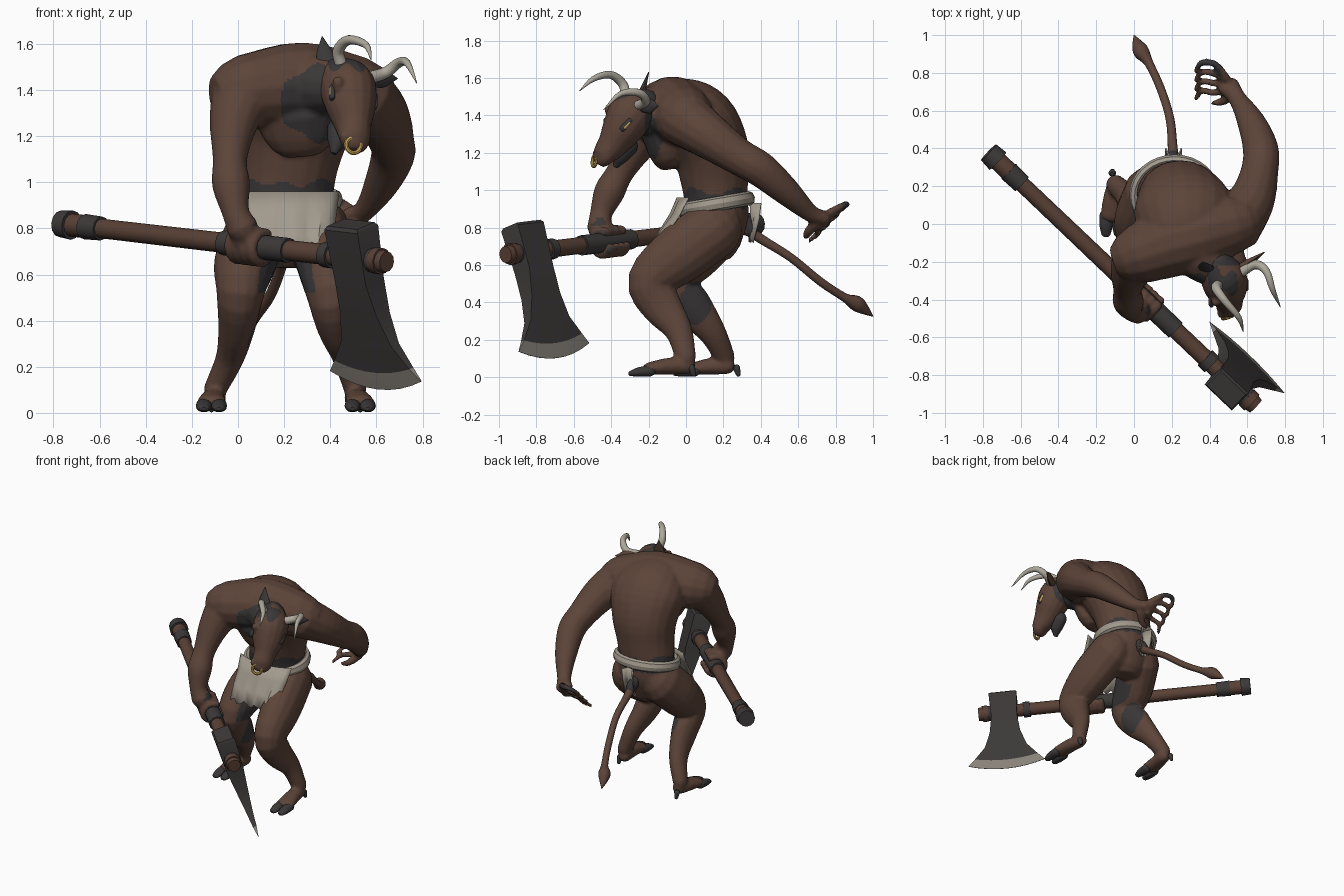
import bpy, bmesh
from math import sin, cos, pi, radians
from mathutils import Vector

cube = bpy.data.objects.get("Cube")
if cube:
    bpy.data.objects.remove(cube)

X, Y, Z = Vector((1, 0, 0)), Vector((0, 1, 0)), Vector((0, 0, 1))
parts = []


def material(name, r, g, b):
    m = bpy.data.materials.new(name)
    m.use_nodes = True
    m.diffuse_color = (r, g, b, 1)
    m.node_tree.nodes["Principled BSDF"].inputs["Base Color"].default_value = (r, g, b, 1)
    return m


hide = material("brown hide", .108, .058, .041)
dark = material("dark fur", .042, .038, .038)
iron = material("dark iron", .047, .041, .041)
edge_steel = material("edge steel", .25, .225, .195)
wood = material("wood", .1, .052, .036)
linen = material("linen", .36, .32, .265)
horn = material("horn", .42, .39, .33)
gold = material("gold", .6, .38, .1)


def skin(bm, rings):
    """Bridge rings of points and close both ends."""
    loops = [[bm.verts.new(p) for p in r] for r in rings]
    n = len(loops[0])
    rows = []
    for a, b in zip(loops, loops[1:]):
        rows.append([bm.faces.new((a[i], a[(i + 1) % n], b[(i + 1) % n], b[i])) for i in range(n)])
    bm.faces.new(loops[0][::-1])
    bm.faces.new(loops[-1])
    return rows


def spline(pts, steps):
    """Catmull-Rom through points that carry their two radii."""
    p = [Vector(q if len(q) == 5 else (*q, q[3])) for q in pts]
    p = [p[0] * 2 - p[1]] + p + [p[-1] * 2 - p[-2]]
    out = []
    for a, b, c, d in zip(p, p[1:], p[2:], p[3:]):
        for k in range(steps):
            t = k / steps
            out.append((b * 2 + (c - a) * t + (a * 2 - b * 5 + c * 4 - d) * t**2
                        + (b * 3 - a - c * 3 + d) * t**3) / 2)
    return out + [p[-2]]


def tube(bm, pts, side=X, sides=14, steps=4, dome=True):
    """Elliptical limb along a path: x, y, z, side radius, depth radius."""
    path = spline(pts, steps)
    pos = [Vector(q[:3]) for q in path]
    rings = []

    def ring(c, tan, ra, rb):
        s = (side - tan * side.dot(tan)).normalized()
        u = tan.cross(s)
        angles = [2 * pi * i / sides for i in range(sides)]
        rings.append([c + s * cos(a) * ra + u * sin(a) * rb for a in angles])

    last = len(pos) - 1
    for i, q in enumerate(path):
        tan = (pos[min(i + 1, last)] - pos[max(i - 1, 0)]).normalized()
        ra, rb = max(q[3], .001), max(q[4], .001)
        ends = [(.8, .5), (.5, .85)] if dome else []
        if i == 0:
            for out, f in ends[::-1]:
                ring(pos[i] - tan * min(ra, rb) * f, tan, ra * out, rb * out)
        ring(pos[i], tan, ra, rb)
        if i == last:
            for out, f in ends:
                ring(pos[i] + tan * min(ra, rb) * f, tan, ra * out, rb * out)
    skin(bm, rings)


def finish(bm, name, *mats):
    bmesh.ops.recalc_face_normals(bm, faces=bm.faces)
    me = bpy.data.meshes.new(name)
    bm.to_mesh(me)
    bm.free()
    for m in mats:
        me.materials.append(m)
    ob = bpy.data.objects.new(name, me)
    bpy.context.collection.objects.link(ob)
    parts.append(ob)
    return ob


def limb(name, mat, pts, **kw):
    bm = bmesh.new()
    tube(bm, pts, **kw)
    return finish(bm, name, mat)


def paint(me, rule):
    me.materials.clear()
    me.materials.append(hide)
    me.materials.append(dark)
    for f in me.polygons:
        f.material_index = int(rule(f.center, f.normal))


def fuse(ob, voxel, rule):
    """Merge overlapping shells into one surface, then colour faces by a rule."""
    mod = ob.modifiers.new("fuse", 'REMESH')
    mod.mode, mod.voxel_size = 'VOXEL', voxel
    mod = ob.modifiers.new("soften", 'SMOOTH')
    mod.factor, mod.iterations = .5, 3
    me = bpy.data.meshes.new_from_object(ob.evaluated_get(bpy.context.evaluated_depsgraph_get()))
    ob.modifiers.clear()
    ob.data = me
    paint(me, rule)


# Axe frame: shaft direction, horizontal normal, upward normal, blade direction
butt, tip = Vector((-.77, .38, .82)), Vector((.645, -.965, .655))
shaft = (tip - butt).normalized()
flat = Z.cross(shaft).normalized()
rise = shaft.cross(flat)
blade = (flat * .29 - rise * .957).normalized()
across = blade.cross(shaft)

# Body: torso, girdle, neck, chest
bm = bmesh.new()
tube(bm, [(.215, .17, .74, .17, .13), (.215, .17, .84, .2, .165), (.215, .16, .96, .2, .17),
          (.23, .15, 1.08, .205, .185), (.25, .13, 1.22, .235, .205), (.27, .06, 1.36, .27, .21),
          (.28, -.05, 1.45, .22, .17), (.3, -.12, 1.49, .13, .1)], sides=20)
tube(bm, [(.025, -.16, 1.395, .16), (.28, -.07, 1.42, .19), (.53, 0, 1.39, .155)], side=Y)
tube(bm, [(.28, -.08, 1.42, .16), (.36, -.17, 1.42, .14), (.44, -.24, 1.41, .11)], side=Z)
tube(bm, [(.26, -.12, 1.3, .2, .12), (.27, -.1, 1.2, .16, .1)])
# right arm, left arm
tube(bm, [(.02, -.17, 1.38, .14), (-.02, -.26, 1.25, .105), (-.035, -.35, 1.1, .075), (-.03, -.41, .99, .083),
          (-.01, -.455, .87, .06), (.02, -.46, .8, .07)])
tube(bm, [(.53, -.01, 1.38, .15), (.62, .12, 1.29, .125), (.665, .28, 1.18, .1), (.67, .4, 1.11, .095),
          (.62, .54, .99, .075), (.55, .66, .88, .048), (.5, .73, .85, .06, .042)])
# left leg, right leg
tube(bm, [(.34, .16, .8, .14, .16), (.38, -.03, .66, .13, .16), (.4, -.19, .515, .105, .125),
          (.42, -.13, .38, .08, .11), (.465, -.04, .25, .06, .075), (.51, 0, .1, .05, .055)])
tube(bm, [(.09, .17, .8, .14, .16), (.03, .03, .65, .135, .15), (.01, -.07, .52, .105, .115),
          (-.005, .03, .38, .082, .11), (-.035, .14, .24, .062, .075), (-.1, .21, .1, .05, .055)])
# feet
tube(bm, [(.505, .01, .06, .045), (.52, -.1, .058, .055, .045), (.53, -.2, .045, .065, .034)])
tube(bm, [(-.095, .22, .06, .045), (-.11, .13, .058, .055, .045), (-.115, .04, .045, .065, .034)])
# gripping fingers
for i in range(4):
    c = butt.lerp(tip, .55 + i * .022)
    arc = [pi * (.35 + k * .25) for k in range(7)]
    tube(bm, [(*(c + (flat * cos(a) + rise * sin(a)) * .062), .027) for a in arc], side=shaft, steps=2)
tube(bm, [(.02, -.45, .8, .06), (.04, -.44, .74, .065, .05)])
# open hand with spread, curled fingers
for i in range(4):
    h = i * .05
    tube(bm, [(.49, .77 - h / 4, .88 - h / 2, .024), (.43, .845 - h, .92 - h * .8, .02),
              (.36, .855 - h, .92 - h, .018), (.325, .81 - h, .88 - h, .013)], side=Z, sides=8)
tube(bm, [(.52, .69, .82, .03), (.47, .65, .77, .024), (.42, .64, .75, .015)], side=Z)


def fur_patch(c, n):
    wave = .012 * sin(c.x * 40) + .012 * sin(c.y * 31)
    mane = (c - Vector((.35, -.23, 1.35))).length < .17 + wave
    waist = .9 < c.z < .995 + wave and -.05 < c.x < .46 and c.y > -.1
    inner = .52 < c.z < .88 and .06 < c.x < .35 and c.y < .22 and abs(n.x) > .75 and n.x * (c.x - .215) < 0
    calf = (c - Vector((.06, .04, .4))).length < .1 + wave and n.x > .1
    return mane or waist or inner or calf


fuse(finish(bm, "body"), .012, fur_patch)

# Head with brow and nostrils
lateral = Vector((.88, .42, -.2)).normalized()
bm = bmesh.new()
tube(bm, [(.44, -.23, 1.45, .1, .1), (.475, -.29, 1.41, .122, .125), (.49, -.34, 1.33, .112, .11),
          (.5, -.39, 1.25, .08, .085), (.505, -.43, 1.2, .072, .066), (.505, -.445, 1.175, .068, .052)],
     side=lateral, sides=16)
for s in (-1, 1):
    p = Vector((.5, -.38, 1.42)) + lateral * .075 * s
    tube(bm, [(*p, .026), (*(p - Z * .03), .018)], side=lateral)
    p = Vector((.505, -.455, 1.19)) + lateral * .045 * s
    tube(bm, [(*p, .026), (*(p - Z * .015), .022)])
fuse(finish(bm, "head"), .009, lambda c, n: c.z - c.y * .3 + .015 * sin(c.x * 50) > 1.605 or c.y > -.22)

# Eyes in dark sockets
for s, n in ((-1, "right_eye"), (1, "left_eye")):
    p = Vector((.5, -.362, 1.37)) + lateral * .102 * s
    for label, mat, size in (("socket", dark, 1.7), ("iris", gold, 1)):
        d = Vector((0, .013, .014)) * size
        q = p + lateral * .004 * s / size
        limb(f"{n}_{label}", mat, [(*(q + d), .012, .011 * size), (*(q - d), .012, .011 * size)], side=lateral)
limb("jaw_tuft", dark, [(.44, -.31, 1.24, .05, .06), (.43, -.35, 1.18, .042, .045), (.42, -.37, 1.14, .022)], side=lateral)

# Ears, dark inside
for n, pts, side in (("right_ear", [(.42, -.26, 1.45, .03), (.38, -.23, 1.54, .042, .016), (.365, -.2, 1.63, .003)], X),
                     ("left_ear", [(.57, -.23, 1.44, .025), (.63, -.19, 1.45, .04, .016), (.69, -.15, 1.45, .003)], Z)):
    paint(limb(n, hide, pts, side=side).data, lambda c, n: n.y < -.1)

limb("right_horn", horn, [(.45, -.32, 1.5, .027), (.435, -.34, 1.57, .025), (.48, -.405, 1.617, .021),
                          (.555, -.495, 1.595, .015), (.578, -.57, 1.53, .002)], side=lateral, dome=False)
limb("left_horn", horn, [(.56, -.26, 1.45, .028), (.64, -.215, 1.475, .025), (.7, -.25, 1.52, .021),
                         (.735, -.35, 1.515, .015), (.775, -.44, 1.43, .002)], side=Z, dome=False)
bpy.ops.mesh.primitive_torus_add(location=(.5, -.488, 1.16), rotation=(radians(80), 0, radians(20)),
                                 major_segments=20, minor_segments=8, major_radius=.033, minor_radius=.01)
parts.append(bpy.context.object)
parts[-1].name = "nose_ring"
parts[-1].data.materials.append(gold)

# Hooves and heel claws
for x, y, n in ((.53, -.19, "left"), (-.115, .05, "right")):
    for s in (-1, 1):
        cx = x + .033 * s
        limb(f"{n}_hoof", dark, [(cx, y, .034, .034, .03), (cx, y - .06, .028, .034, .026), (cx, y - .105, .02, .024, .015)])
    limb(f"{n}_heel_claw", dark, [(x, y + .22, .05, .02), (x, y + .23, .015, .013)])

# Tail with a tuft and dark root
limb("tail", hide, [(.21, .32, .8, .035), (.205, .4, .74, .026), (.19, .56, .64, .023), (.14, .72, .51, .023),
                    (.08, .85, .425, .024), (.04, .91, .395, .042), (.02, .95, .365, .03), (0, 1, .325, .002)],
     dome=False)
limb("tail_root", dark, [(.21, .31, .83, .045), (.207, .36, .77, .034)])

# Belt and cloths
bpy.ops.mesh.primitive_torus_add(location=(.215, .155, .925), rotation=(.17, 0, 0), major_segments=32,
                                 minor_segments=8, major_radius=.212, minor_radius=.028)
parts.append(bpy.context.object)
parts[-1].name = "belt"
parts[-1].scale = (1, .9, 1.35)
parts[-1].data.materials.append(linen)


def cloth(name, x0, x1, rows, fold, taper):
    bm = bmesh.new()
    cols = 12
    grid = []
    for y, z in rows:
        drop = (rows[0][1] - z) / .3
        a, b = x0 + taper * drop, x1 - taper * drop
        grid.append([bm.verts.new((a + (b - a) * i / cols, y + fold * drop * sin(i * 1.7)
                                   + .06 * (1 - drop) * (2 * i / cols - 1)**2, z + .02 * drop * sin(i * 2)))
                     for i in range(cols + 1)])
    for a, b in zip(grid, grid[1:]):
        for i in range(cols):
            bm.faces.new((a[i], a[i + 1], b[i + 1], b[i]))
    finish(bm, name, linen).modifiers.new("thickness", 'SOLIDIFY').thickness = .008


cloth("front_apron", .015, .44, [(-.05, .96), (-.085, .87), (-.135, .78), (-.175, .69)], .012, .04)
cloth("back_flap", .165, .255, [(.34, .93), (.345, .85), (.335, .73)], .004, 0)


# Axe shaft and fittings, each a span of the shaft
def fitting(name, mat, a, b, r0, r1=None):
    p, q = butt.lerp(tip, a), butt.lerp(tip, b)
    limb(name, mat, [(*p, r0), (*q, r1 or r0)], side=flat, steps=1, dome=False, sides=12)


fitting("shaft", wood, .02, .98, .042, .046)
fitting("pommel_cap", iron, 0, .035, .058, .064)
fitting("pommel_neck", wood, .035, .075, .05)
fitting("pommel_band", iron, .075, .125, .055, .052)
fitting("grip_band", iron, .5, .7, .054)
fitting("head_collar", iron, .81, .835, .056)
fitting("end_collar", iron, .945, .965, .054)
fitting("end_cap", wood, .965, .985, .058)
fitting("end_knob", wood, .985, 1, .05, .045)

# Axe head: wedge sections of reach, half width, half thickness, bulge
centre = butt.lerp(tip, .905)
cols = [i / 4 - 1 for i in range(9)]
rings = []
for reach, wide, thick, bulge in ((-.155, .09, .055, 0), (-.14, .1, .066, 0), (.1, .092, .058, 0), (.25, .11, .041, 0),
                                  (.38, .15, .025, .01), (.48, .225, .013, .035), (.535, .275, .001, .06)):
    mid = centre + shaft * max(reach, 0) * .03
    rings.append([mid + blade * (reach + bulge * (1 - s * s)) + shaft * wide * s + across * thick * k
                  for k, order in ((1, cols), (-1, cols[::-1])) for s in order])
bm = bmesh.new()
for f in skin(bm, rings)[-1]:
    f.material_index = 1
finish(bm, "axe_head", iron, edge_steel)

# Smooth shading with sharp edges kept
bpy.ops.object.select_all(action='DESELECT')
for ob in parts:
    ob.select_set(True)
bpy.context.view_layer.objects.active = parts[0]
bpy.ops.object.shade_smooth_by_angle(angle=radians(38))
